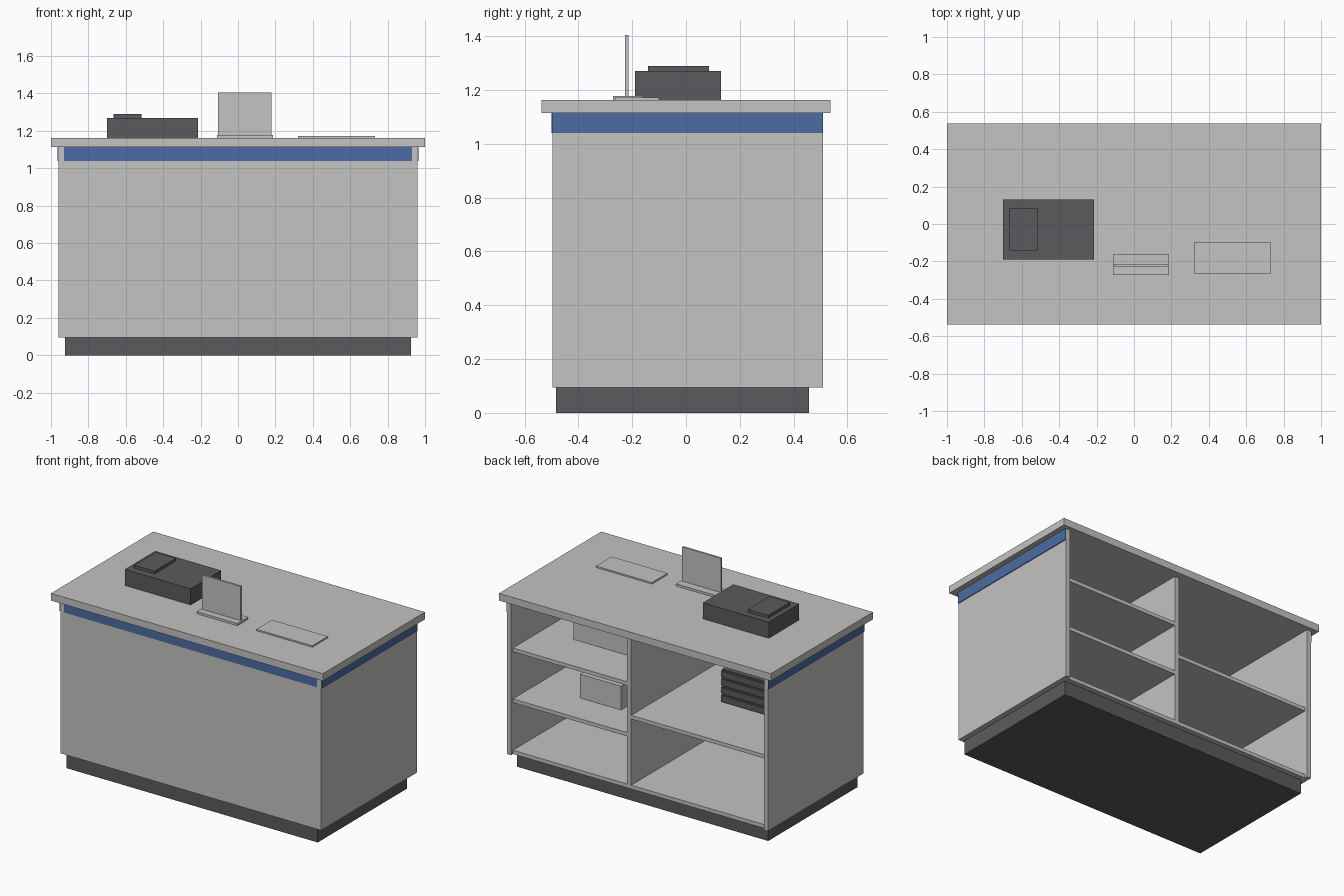
import bpy
import bmesh

if "Cube" in bpy.data.objects:
    bpy.data.objects.remove(bpy.data.objects["Cube"])


def material(name, rgb):
    m = bpy.data.materials.new(name)
    m.diffuse_color = (*rgb, 1.0)
    m.use_nodes = True
    m.node_tree.nodes["Principled BSDF"].inputs["Base Color"].default_value = m.diffuse_color
    return m


LIGHT = material("light_grey", (0.552, 0.546, 0.533))
DARK = material("charcoal", (0.105, 0.105, 0.109))
BLUE = material("blue", (0.072, 0.150, 0.366))


def box(name, x, y, z, mat):
    """Box from (min, max) ranges on each axis."""
    bm = bmesh.new()
    bmesh.ops.create_cube(bm, size=1.0)
    for v in bm.verts:
        v.co = [r[0] if c < 0 else r[1] for c, r in zip(v.co, (x, y, z))]
    me = bpy.data.meshes.new(name)
    bm.to_mesh(me)
    bm.free()
    me.materials.append(mat)
    ob = bpy.data.objects.new(name, me)
    bpy.context.collection.objects.link(ob)
    return ob


# Main levels of the counter
BASE, UNDER, TOP = 0.095, 1.115, 1.163
FRONT, BACK, RECESS = -0.497, 0.51, 0.49
IN, OUT = 0.93, 0.96          # inner and outer face of the side panels
DIV = (0.06, 0.09)            # divider thickness range

# Cabinet carcass
box("plinth", (-0.925, 0.925), (-0.483, 0.457), (0, BASE), DARK)
box("countertop", (-1, 1), (-0.537, 0.537), (UNDER, TOP), LIGHT)
box("front_panel", (-IN, IN), (FRONT, -0.47), (BASE, UNDER), LIGHT)
box("bottom_panel", (-IN, IN), (-0.47, RECESS), (BASE, 0.12), LIGHT)
box("divider", DIV, (-0.47, RECESS), (0.12, UNDER), LIGHT)
for side, s in (("left", -1), ("right", 1)):
    box(side + "_panel", sorted((s * IN, s * OUT)), (FRONT, BACK), (BASE, UNDER), LIGHT)
    box(side + "_band", sorted((s * OUT, s * 0.965)), (FRONT, BACK), (1.04, UNDER), BLUE)
box("front_band", (-IN, IN), (FRONT - 0.003, FRONT), (1.04, UNDER), BLUE)

# Shelves
box("wide_shelf", (-IN, DIV[0]), (-0.47, RECESS), (0.56, 0.585), LIGHT)
for name, z in (("lower_shelf", 0.462), ("upper_shelf", 0.80)):
    box(name, (DIV[1], IN), (-0.47, RECESS), (z - 0.025, z), LIGHT)

# Stored goods on the shelves
box("upper_carton", (0.25, 0.70), (-0.05, 0.18), (0.80, 0.99), LIGHT)
box("lower_carton", (0.305, 0.607), (0.18, 0.247), (0.462, 0.62), LIGHT)
box("storage_unit", (-0.72, -0.28), (-0.27, 0.02), (0.585, 0.805), DARK)
for i in range(4):
    z = 0.592 + i * 0.054
    box(f"storage_unit_slat_{i + 1}", (-0.72, -0.28), (0.02, 0.032), (z, z + 0.042), DARK)

# Items on the countertop
box("register", (-0.70, -0.215), (-0.19, 0.13), (TOP, 1.27), DARK)
box("register_pad", (-0.665, -0.515), (-0.142, 0.085), (1.27, 1.289), DARK)
box("sign_base", (-0.113, 0.186), (-0.272, -0.16), (TOP, 1.178), LIGHT)
box("sign_plate", (-0.107, 0.178), (-0.227, -0.213), (1.178, 1.405), LIGHT)
box("flat_tray", (0.32, 0.732), (-0.264, -0.10), (TOP, 1.173), LIGHT)
